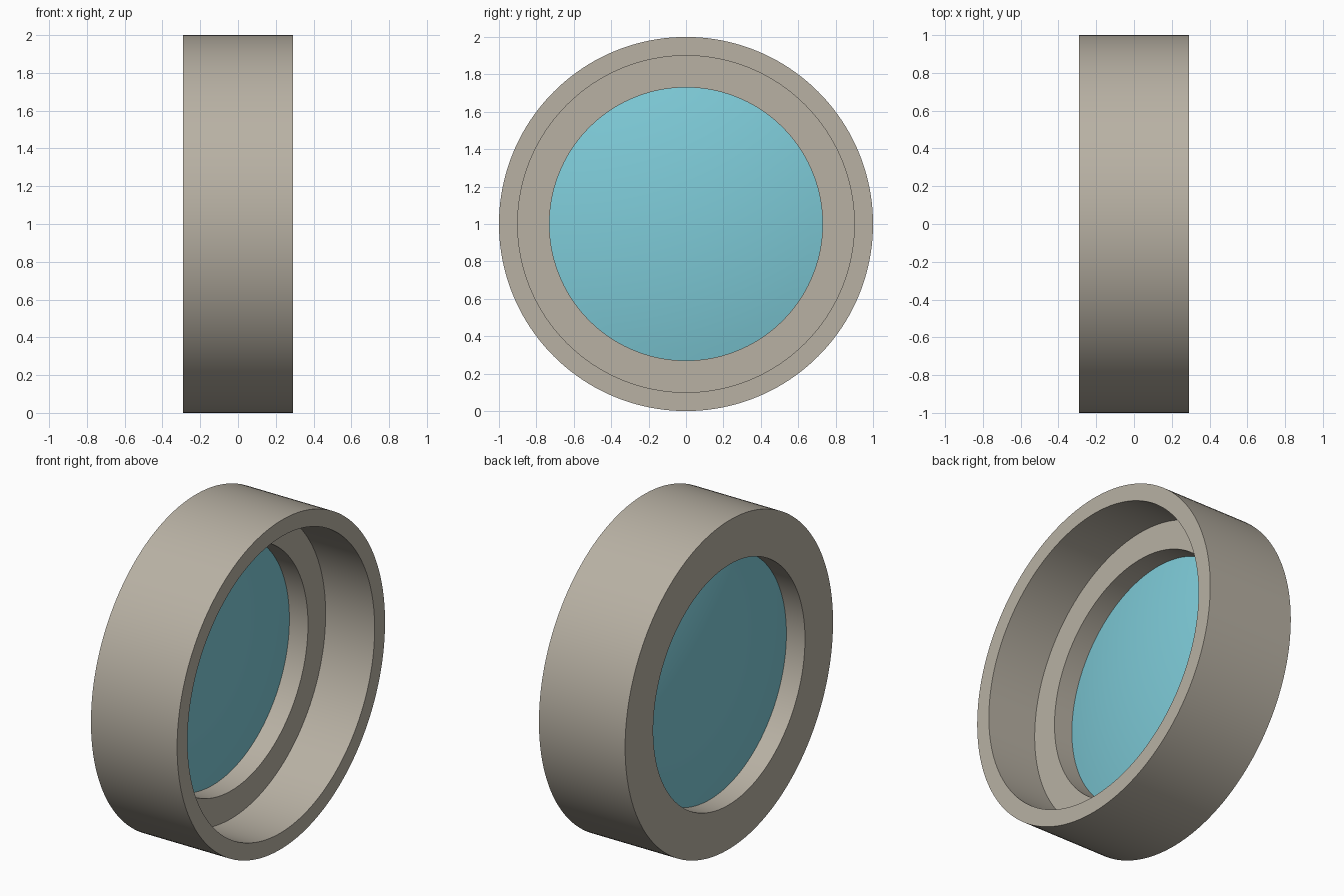
import bpy, bmesh, math

cube = bpy.data.objects.get("Cube")
if cube:
    bpy.data.objects.remove(cube, do_unlink=True)

SEGMENTS = 160
HALF_DEPTH = 0.29
STEP_X = -0.04        # floor of the wide recess
OUTER_R, RECESS_R, BORE_R = 1.0, 0.9, 0.73
LENS_X = (STEP_X - HALF_DEPTH) / 2
LENS_BULGE = 0.08


def make_material(name, color):
    mat = bpy.data.materials.new(name)
    mat.use_nodes = True
    mat.diffuse_color = color
    mat.node_tree.nodes["Principled BSDF"].inputs["Base Color"].default_value = color
    return mat


def lathe(name, profile, mat, closed):
    """Spin (x, radius) points around the x axis, with the axis at z = 1."""
    bm = bmesh.new()
    verts = [bm.verts.new((x, 0, r)) for x, r in profile]
    edges = [bm.edges.new(pair) for pair in zip(verts, verts[1:])]
    if closed:
        edges.append(bm.edges.new((verts[-1], verts[0])))
    bmesh.ops.spin(bm, geom=verts + edges, cent=(0, 0, 0), axis=(1, 0, 0),
                   angle=math.tau, steps=SEGMENTS, use_duplicate=False)
    bmesh.ops.remove_doubles(bm, verts=bm.verts[:], dist=0.0001)
    bmesh.ops.recalc_face_normals(bm, faces=bm.faces[:])
    mesh = bpy.data.meshes.new(name)
    bm.to_mesh(mesh)
    bm.free()
    mesh.materials.append(mat)
    obj = bpy.data.objects.new(name, mesh)
    obj.location.z = OUTER_R
    bpy.context.collection.objects.link(obj)
    bpy.ops.object.select_all(action="DESELECT")
    obj.select_set(True)
    bpy.context.view_layer.objects.active = obj
    bpy.ops.object.shade_smooth_by_angle(angle=math.radians(20))
    return obj


housing_mat = make_material("warm grey", (0.48, 0.44, 0.37, 1))
glass_mat = make_material("pale cyan glass", (0.21, 0.60, 0.69, 1))

# Housing ring with a wide recess stepping down to a narrower bore
lathe("lens_housing", [
    (-HALF_DEPTH, BORE_R), (-HALF_DEPTH, OUTER_R),
    (HALF_DEPTH, OUTER_R), (HALF_DEPTH, RECESS_R),
    (STEP_X, RECESS_R), (STEP_X, BORE_R),
], housing_mat, closed=True)

# Lens bulging on both sides, from two shallow circular arcs
sphere_r = (BORE_R ** 2 + LENS_BULGE ** 2) / (2 * LENS_BULGE)
half_angle = math.asin(BORE_R / sphere_r)
steps = 12
arc = []
for i in range(steps + 1):
    a = half_angle * i / steps
    arc.append((sphere_r * math.cos(a) - sphere_r + LENS_BULGE, sphere_r * math.sin(a)))
front_side = [(LENS_X + x, r) for x, r in arc]
back_side = [(LENS_X - x, r) for x, r in reversed(arc[:-1])]
lathe("lens", front_side + back_side, glass_mat, closed=False)
